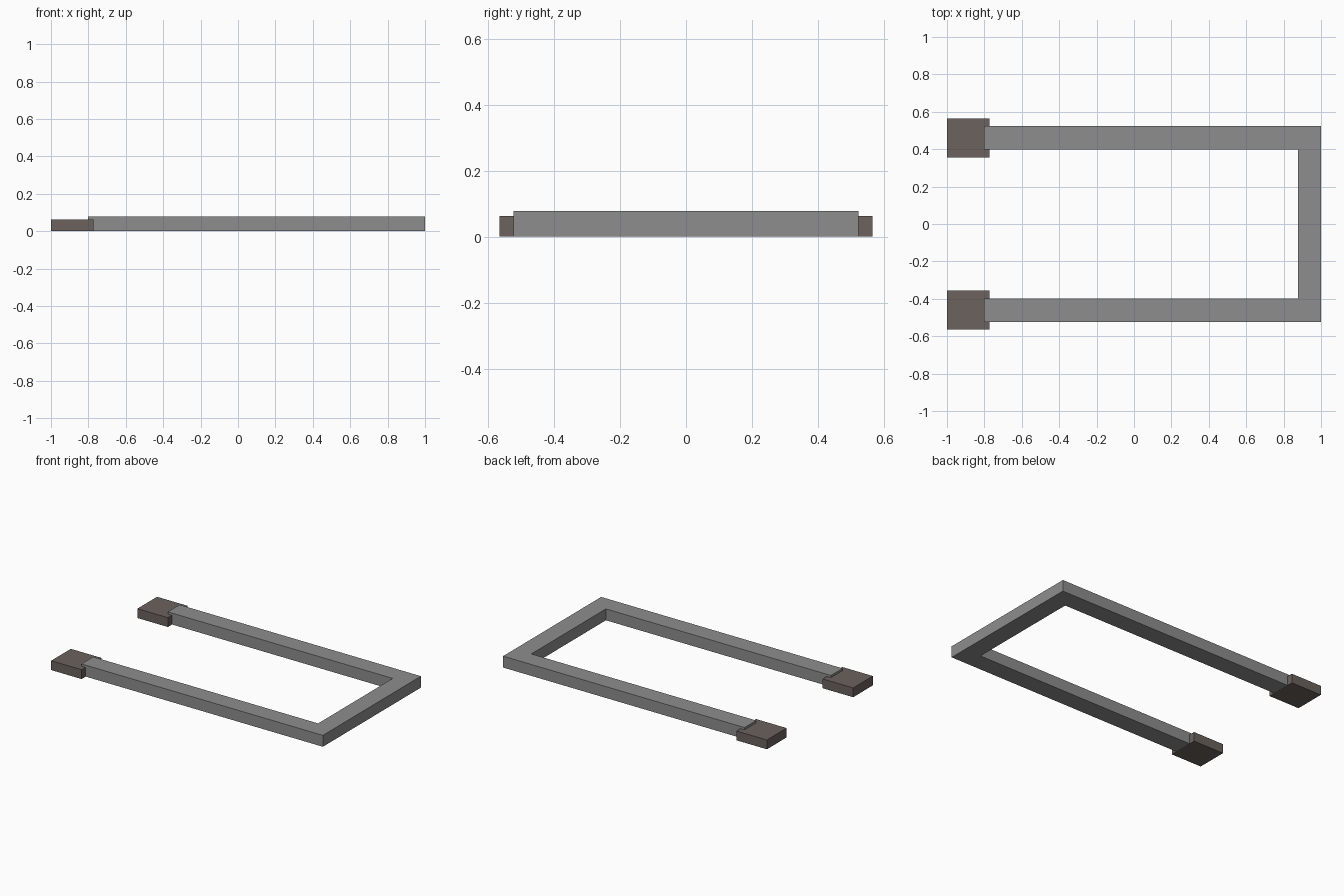
import bpy
import bmesh

cube = bpy.data.objects.get("Cube")
if cube:
    bpy.data.objects.remove(cube, do_unlink=True)


def make_material(name, color):
    mat = bpy.data.materials.new(name)
    mat.use_nodes = True
    mat.diffuse_color = (*color, 1)
    mat.node_tree.nodes["Principled BSDF"].inputs["Base Color"].default_value = (*color, 1)
    return mat


def extruded_outline(name, outline, bottom, top, mat):
    """Flat outline in x, y raised from bottom to top."""
    bm = bmesh.new()
    face = bm.faces.new([bm.verts.new((x, y, bottom)) for x, y in outline])
    result = bmesh.ops.extrude_face_region(bm, geom=[face])
    raised = [v for v in result["geom"] if isinstance(v, bmesh.types.BMVert)]
    bmesh.ops.translate(bm, verts=raised, vec=(0, 0, top - bottom))
    bmesh.ops.recalc_face_normals(bm, faces=bm.faces)
    mesh = bpy.data.meshes.new(name)
    bm.to_mesh(mesh)
    bm.free()
    mesh.materials.append(mat)
    obj = bpy.data.objects.new(name, mesh)
    bpy.context.collection.objects.link(obj)
    return obj


steel = make_material("grey steel", (0.27, 0.27, 0.27))
brown = make_material("dark brown", (0.148, 0.122, 0.112))

# U-shaped rail: one half of the outline, mirrored across y
half = [(1, 0.523), (-0.803, 0.523), (-0.803, 0.398), (0.877, 0.398)]
outline = half + [(x, -y) for x, y in reversed(half)]
extruded_outline("u_rail", outline, 0.001, 0.078, steel)

# Square pads wrapped around the open ends of the rail
for side, name in ((1, "left_end_pad"), (-1, "right_end_pad")):
    inner, outer = 0.355 * side, 0.565 * side
    pad = [(-1, inner), (-0.772, inner), (-0.772, outer), (-1, outer)]
    extruded_outline(name, pad, 0, 0.063, brown)
